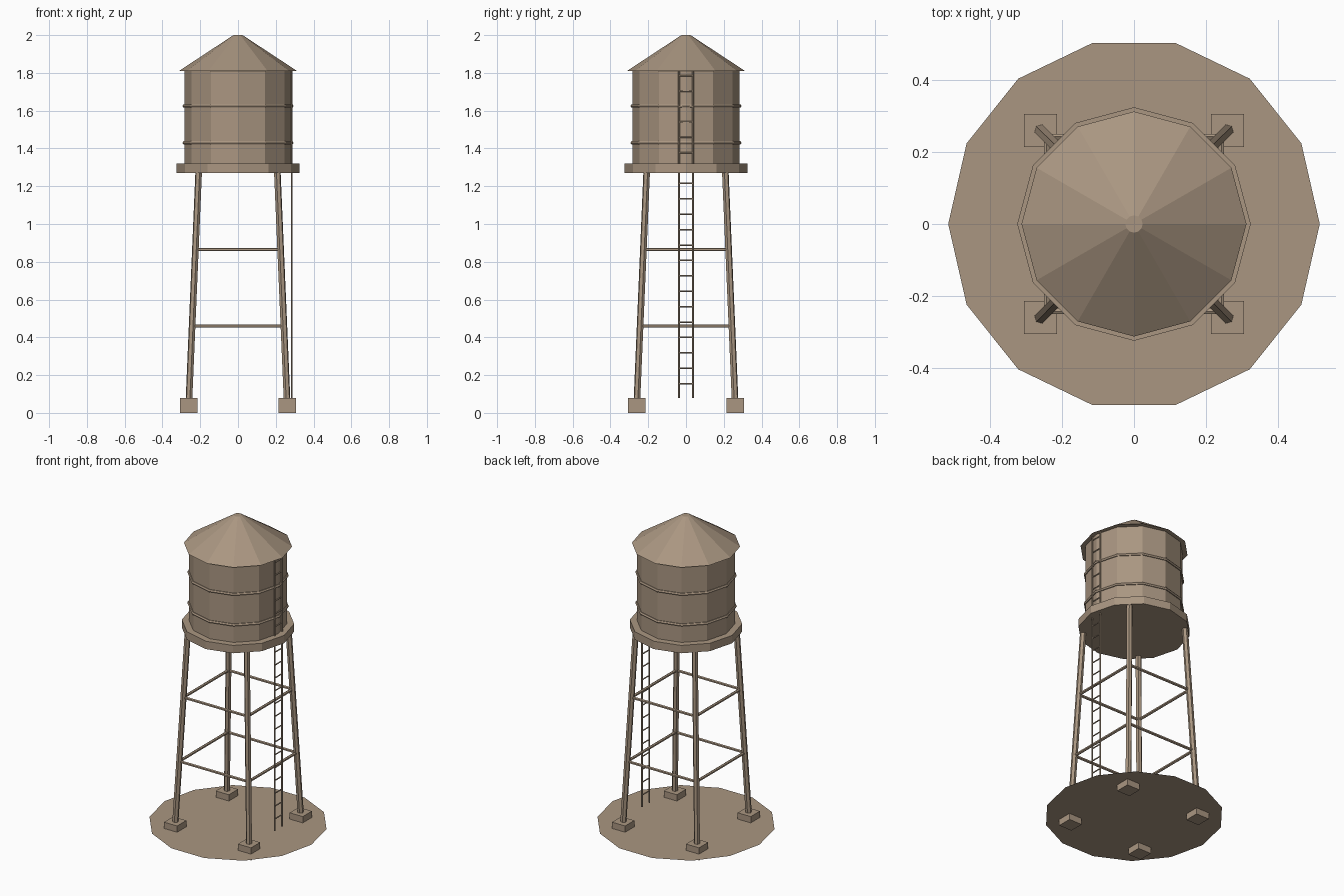
import bpy
from math import pi
from mathutils import Vector

cube = bpy.data.objects.get("Cube")
if cube:
    bpy.data.objects.remove(cube, do_unlink=True)

paint = bpy.data.materials.new("weathered_tan")
paint.use_nodes = True
tan = (0.40, 0.305, 0.22, 1)
paint.diffuse_color = tan
paint.node_tree.nodes["Principled BSDF"].inputs["Base Color"].default_value = tan

SIDES = 12


def finish(name):
    ob = bpy.context.object
    ob.name = name
    ob.data.materials.append(paint)
    return ob


def drum(name, r_low, r_high, z_low, z_high):
    """Upright faceted drum or cone with a corner on the x axis."""
    bpy.ops.mesh.primitive_cone_add(
        vertices=SIDES, radius1=r_low, radius2=r_high, depth=z_high - z_low,
        location=(0, 0, (z_low + z_high) / 2))
    return finish(name)


def rod(name, start, end, radius, sides=6):
    """Straight bar between two points."""
    a, b = Vector(start), Vector(end)
    bpy.ops.mesh.primitive_cylinder_add(
        vertices=sides, radius=radius, depth=(b - a).length, location=(a + b) / 2,
        rotation=(b - a).to_track_quat('Z', 'Y').to_euler())
    return finish(name)


# Ground patch
bpy.ops.mesh.primitive_circle_add(vertices=14, radius=0.517, fill_type='NGON',
                                  location=(0, 0, 0.04), rotation=(0, 0, pi / 2))
finish("ground_patch")

# Platform, tank and roof
drum("platform", 0.325, 0.325, 1.27, 1.32)
drum("tank", 0.284, 0.284, 1.32, 1.81)
drum("roof", 0.313, 0.024, 1.81, 2.0)

# Hoops around the tank
for name, z in (("lower_hoop", 1.43), ("upper_hoop", 1.625)):
    bpy.ops.mesh.primitive_torus_add(major_segments=SIDES, minor_segments=6,
                                     major_radius=0.284, minor_radius=0.01,
                                     location=(0, 0, z))
    finish(name)

# Footings and leaning legs
FOOT, HEAD, LEG_LOW, LEG_HIGH = 0.26, 0.208, 0.06, 1.28
corners = [(1, 1), (-1, 1), (-1, -1), (1, -1)]
for sx, sy in corners:
    bpy.ops.mesh.primitive_cube_add(size=1, location=(sx * FOOT, sy * FOOT, 0.04))
    finish("footing").scale = (0.092, 0.092, 0.08)
    rod("leg", (sx * FOOT, sy * FOOT, LEG_LOW), (sx * HEAD, sy * HEAD, LEG_HIGH), 0.018)

# Horizontal braces joining neighbouring legs
for z in (0.46, 0.865):
    s = FOOT + (HEAD - FOOT) * (z - LEG_LOW) / (LEG_HIGH - LEG_LOW)
    for (ax, ay), (bx, by) in zip(corners, corners[1:] + corners[:1]):
        rod("brace", (ax * s, ay * s, z), (bx * s, by * s, z), 0.009)

# Ladder on the left side
LADDER_X, HALF = 0.284, 0.037
for side in (-HALF, HALF):
    rod("ladder_rail", (LADDER_X, side, 0.08), (LADDER_X, side, 1.81), 0.005)
for i in range(21):
    z = 0.155 + 0.0815 * i
    rod("ladder_rung", (LADDER_X, -HALF, z), (LADDER_X, HALF, z), 0.004)
